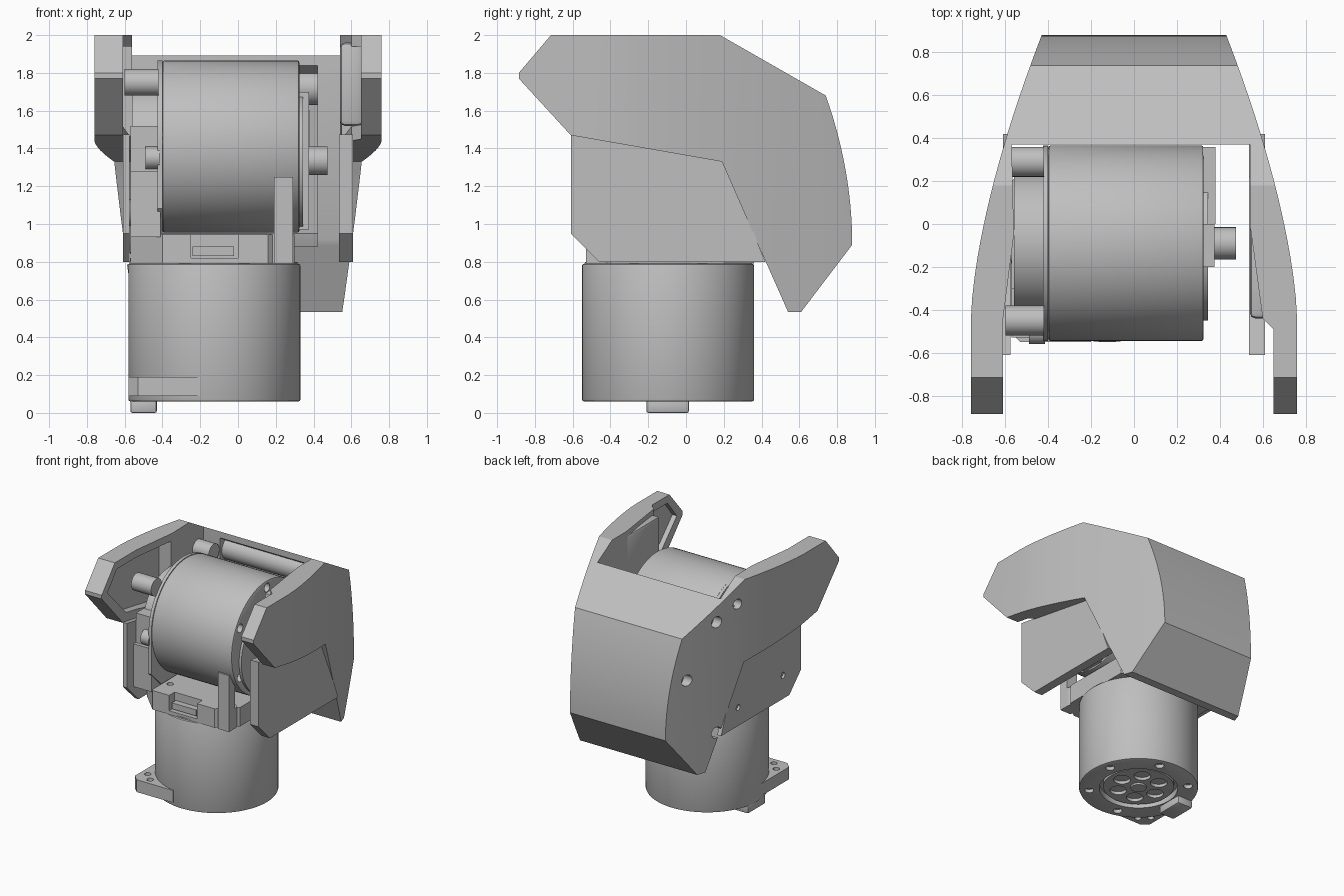
import bpy, bmesh, math
from mathutils import Matrix, Vector

if "Cube" in bpy.data.objects:
    bpy.data.objects.remove(bpy.data.objects["Cube"], do_unlink=True)

grey = bpy.data.materials.new("light_grey")
grey.use_nodes = True
colour = (0.52, 0.52, 0.52, 1)
grey.diffuse_color = colour
grey.node_tree.nodes["Principled BSDF"].inputs["Base Color"].default_value = colour


def finish(name, bm):
    bmesh.ops.recalc_face_normals(bm, faces=bm.faces)
    mesh = bpy.data.meshes.new(name)
    bm.to_mesh(mesh)
    bm.free()
    mesh.materials.append(grey)
    ob = bpy.data.objects.new(name, mesh)
    bpy.context.collection.objects.link(ob)
    return ob


def prism(name, pts, axis, lo, hi):
    """Extrude a profile: (y, z) points along x, or (x, y) points along z."""
    bm = bmesh.new()
    place = (lambda p: (lo, p[0], p[1])) if axis == "x" else (lambda p: (p[0], p[1], lo))
    face = bm.faces.new([bm.verts.new(place(p)) for p in pts])
    moved = bmesh.ops.extrude_face_region(bm, geom=[face])["geom"]
    step = Vector((hi - lo, 0, 0)) if axis == "x" else Vector((0, 0, hi - lo))
    bmesh.ops.translate(bm, verts=[v for v in moved if isinstance(v, bmesh.types.BMVert)], vec=step)
    return finish(name, bm)


def box(name, x, y, z):
    return prism(name, [(x[0], y[0]), (x[1], y[0]), (x[1], y[1]), (x[0], y[1])], "z", *z)


def cyl(name, axis, centre, r, lo, hi, n=48):
    a, b = centre
    pts = [(a + r * math.cos(2 * math.pi * i / n), b + r * math.sin(2 * math.pi * i / n)) for i in range(n)]
    return prism(name, pts, axis, lo, hi)


def apply(ob, mod):
    bpy.ops.object.select_all(action="DESELECT")
    bpy.context.view_layer.objects.active = ob
    ob.select_set(True)
    bpy.ops.object.modifier_apply(modifier=mod.name)


def boolean(ob, cutter, op="DIFFERENCE"):
    mod = ob.modifiers.new("cut", "BOOLEAN")
    mod.operation, mod.solver, mod.object = op, "EXACT", cutter
    apply(ob, mod)
    bpy.data.objects.remove(cutter, do_unlink=True)


def bevel(ob, width, segments=2):
    mod = ob.modifiers.new("bevel", "BEVEL")
    mod.width, mod.segments, mod.limit_method = width, segments, "ANGLE"
    mod.angle_limit = math.radians(40)
    apply(ob, mod)


# Outer cover: side profile intersected with the curved plan outline
N = 14
back = [(0.74 + 0.14 * (1 - (1 - i / N) ** 2), 1.68 - 0.79 * i / N) for i in range(N + 1)]
side = [(-0.885, 1.8), (-0.715, 2), (0.18, 2)] + back + [
    (0.61, 0.535), (0.54, 0.535), (0.385, 0.885), (0.19, 1.33), (-0.61, 1.47), (-0.885, 1.77)]
flank = [(0.43 + 0.33 * (1 - (1 - i / N) ** 1.55), 0.881 - 1.321 * i / N) for i in range(N + 1)]
plan = flank + [(0.76, -0.95)]
plan += [(-x, y) for x, y in reversed(plan)]
cover = prism("cover", side, "x", -1, 1)
boolean(cover, prism("plan", plan, "z", 0, 3), "INTERSECT")
boolean(cover, prism("opening", [
    (-0.61, -1), (-0.61, -0.44), (-0.56, -0.05), (-0.57, 0.37), (0.54, 0.37),
    (0.54, 0), (0.6, -0.44), (0.65, -0.49), (0.65, -1)], "z", 0, 3))
boolean(cover, prism("hollow", [
    (0.3, 1.86), (0.37, 1.84), (0.66, 1.65), (0.77, 0.95), (0.5, 0.88), (0.3, 0.88)], "x", -0.42, 0.42))
# Shallow pockets inside both wings
pocket = [(-0.81, 1.79), (-0.69, 1.94), (-0.06, 1.94), (-0.06, 1.45), (-0.57, 1.54)]
boolean(cover, prism("pocket", pocket, "x", -0.67, -0.5))
boolean(cover, prism("pocket", pocket, "x", 0.5, 0.69))

# Recessed lower side plates
plate = [(-0.61, 1.475), (-0.61, 0.95), (-0.46, 0.8), (0.42, 0.8), (0.385, 0.885), (0.22, 1.34)]
right_plate = prism("right_side_plate", plate, "x", -0.61, -0.575)
left_plate = prism("left_side_plate", plate, "x", 0.535, 0.61)

# Screw holes on one flank
for y, z, r in [(0.44, 1.73, 0.045), (0.7, 1.33, 0.045), (0.44, 0.83, 0.045), (0.25, 1.82, 0.04)]:
    depth = 0.43 + 0.33 * (1 - (1 - (0.881 - y) / 1.321) ** 1.55) - 0.06
    boolean(cover, cyl("hole", "x", (y, z), r, -1, -depth, 20))
for y, z in [(-0.38, 0.99), (0.2, 0.95)]:
    boolean(right_plate, cyl("hole", "x", (y, z), 0.025, -1, -0.59, 16))

# Cross rod and wing mount
cyl("cross_rod", "x", (0.48, 1.72), 0.09, -0.5, 0.54)
mount = box("wing_mount", (0.54, 0.66), (-0.44, 0.0), (1.52, 1.96))
bevel(mount, 0.025)

# Upper motor, lying across
MY, MZ, R = -0.09, 1.41, 0.456
upper = cyl("upper_motor", "x", (MY, MZ), R, -0.4, 0.325, 96)
bevel(upper, 0.012)


def corner_plate(name, axis, cx, cy, lo, hi):
    """Round flange with a square corner on its low side."""
    pts = [(cx + R * math.cos(a), cy + R * math.sin(a))
           for a in (math.radians(-90 + 270 * i / 48) for i in range(49))]
    return prism(name, pts + [(cx - R, cy - R * 0.72), (cx - R * 0.72, cy - R)], axis, lo, hi)


# Upper motor gear end
corner_plate("upper_flange", "x", MY, MZ, -0.425, -0.4)
cyl("upper_gear_housing", "x", (MY, MZ), 0.33, -0.56, -0.42, 64)
tops = [(-0.45, 1.75), (0.29, 1.75), (0.29, 1.06)]
for i, p in enumerate(tops):
    cyl(f"standoff_{i + 1}", "x", p, 0.07, -0.6, -0.42, 32)
box("connector_block", (-0.57, -0.42), (-0.5, -0.3), (1.28, 1.52))
cyl("connector_pin", "x", (-0.5, 1.35), 0.06, -0.49, -0.415, 32)

# Upper motor free end
cap = cyl("upper_end_cap", "x", (MY, 1.33), 0.36, 0.32, 0.345, 64)
box("end_clip_upper", (0.32, 0.38), (0.0, 0.36), (1.3, 1.6))
box("end_clip_lower", (0.32, 0.375), (-0.2, 0.0), (0.97, 1.7))
cyl("end_shaft", "x", (MY, 1.335), 0.075, 0.34, 0.475, 32)
for i in range(6):
    a = math.radians(60 * i + 30)
    boolean(upper, cyl("hole", "x", (MY + 0.4 * math.cos(a), MZ + 0.4 * math.sin(a)), 0.035, 0.28, 0.4, 16))

# Middle bracket between the motors
bracket = prism("bracket", [(-0.57, -0.36), (-0.4, -0.53), (0.16, -0.53), (0.3, -0.4),
                            (0.3, 0.2), (0.14, 0.36), (-0.4, 0.36), (-0.57, 0.2)], "z", 0.79, 0.945)
boolean(bracket, box("notch", (-0.25, 0.0), (-0.6, -0.46), (0.82, 1)))
box("bracket_socket", (-0.24, -0.02), (-0.51, -0.45), (0.83, 0.88))
for x in (-0.48, -0.36):
    boolean(bracket, cyl("hole", "z", (x, -0.36), 0.025, 0.9, 1, 16))
box("bracket_left_arm", (0.19, 0.29), (-0.53, -0.45), (0.79, 1.25))
box("bracket_right_arm", (-0.57, -0.41), (-0.53, -0.3), (0.93, 1.28))
cyl("bracket_post", "z", (0.22, -0.45), 0.07, 0.79, 0.95, 32)

# Lower motor, standing upright
LX, LY = -0.125, -0.095
lower = cyl("lower_motor", "z", (LX, LY), R, 0.06, 0.79, 96)
bevel(lower, 0.012)
boolean(lower, cyl("recess", "z", (LX, LY), 0.3, 0, 0.11, 64))
for i in range(6):
    a = math.radians(60 * i + 15)
    boolean(lower, cyl("hole", "z", (LX + 0.38 * math.cos(a), LY + 0.38 * math.sin(a)), 0.035, 0, 0.09, 16))
cyl("motor_cap", "z", (LX, LY), 0.44, 0.77, 0.8, 64)

# Rotor face in the recess: disc, hub and spokes
rotor = cyl("rotor", "z", (LX, LY), 0.27, 0.075, 0.115, 64)
for i in range(6):
    a = math.radians(60 * i)
    boolean(rotor, cyl("hole", "z", (LX + 0.165 * math.cos(a), LY + 0.165 * math.sin(a)), 0.065, 0, 0.1, 24))
cyl("rotor_hub", "z", (LX, LY), 0.06, 0.06, 0.1, 32)

# Square mounting tab and foot
tab = prism("mounting_tab", [(-0.58, -0.1), (-0.58, -0.5), (-0.53, -0.55), (-0.2, -0.55), (-0.2, -0.45),
                             (-0.48, -0.2)], "z", 0.09, 0.19)
for p in [(-0.52, -0.42), (-0.45, -0.49)]:
    boolean(tab, cyl("hole", "z", p, 0.025, 0, 1, 16))
foot = box("foot_connector", (-0.57, -0.43), (-0.21, 0.015), (0.0, 0.07))
bevel(foot, 0.01)

# Smooth round surfaces, keep edges sharp
bpy.ops.object.select_all(action="DESELECT")
for ob in bpy.context.scene.objects:
    if ob.type == "MESH":
        ob.select_set(True)
        bpy.context.view_layer.objects.active = ob
bpy.ops.object.shade_smooth_by_angle(angle=math.radians(25))
